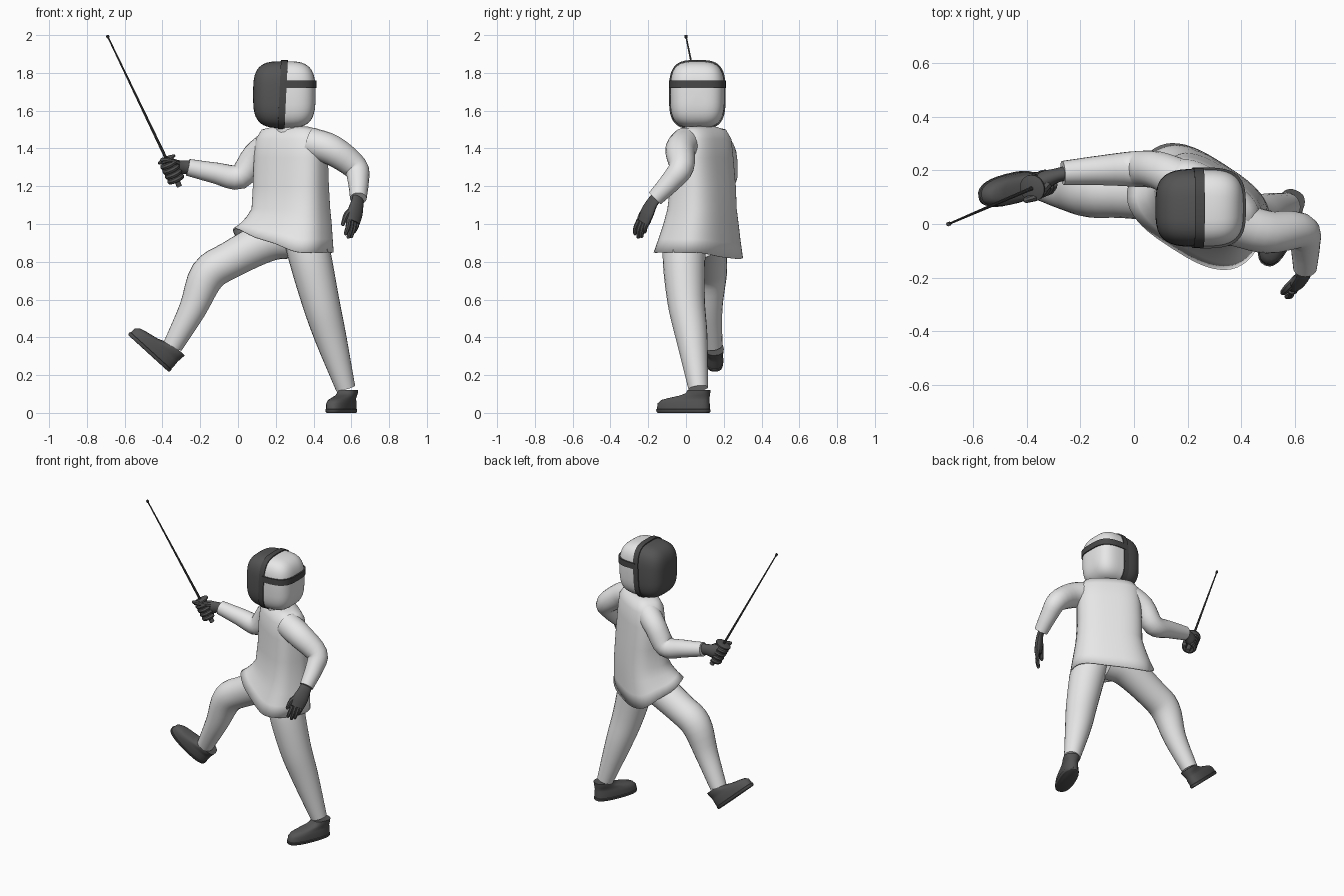
import bpy, bmesh, math
from mathutils import Vector, Matrix

cube = bpy.data.objects.get("Cube")
if cube:
    bpy.data.objects.remove(cube, do_unlink=True)


def material(name, value):
    m = bpy.data.materials.new(name)
    m.use_nodes = True
    colour = (value, value, value, 1)
    m.diffuse_color = colour
    m.node_tree.nodes["Principled BSDF"].inputs["Base Color"].default_value = colour
    return m


WHITE = material("white cloth", 0.8)
GREY = material("dark grey", 0.09)
TRIM = material("darker trim", 0.065)
TAU = math.tau


def spow(v, p):
    return math.copysign(abs(v) ** p, v)


def loft(name, rings, mats, caps=(True, True), loop=False, angle=40):
    """Skin a list of equal-length rings into one object."""
    bm = bmesh.new()
    rows = [[bm.verts.new(p) for p in ring] for ring in rings]
    n = len(rows[0])
    pairs = list(zip(rows, rows[1:])) + ([(rows[-1], rows[0])] if loop else [])
    for a, b in pairs:
        for i in range(n):
            j = (i + 1) % n
            bm.faces.new((a[i], a[j], b[j], b[i]))
    if not loop:
        if caps[0]:
            bm.faces.new(rows[0][::-1])
        if caps[1]:
            bm.faces.new(rows[-1])
    bmesh.ops.recalc_face_normals(bm, faces=bm.faces)
    mesh = bpy.data.meshes.new(name)
    bm.to_mesh(mesh)
    bm.free()
    ob = bpy.data.objects.new(name, mesh)
    bpy.context.collection.objects.link(ob)
    for m in mats:
        mesh.materials.append(m)
    bpy.ops.object.select_all(action='DESELECT')
    ob.select_set(True)
    bpy.context.view_layer.objects.active = ob
    bpy.ops.object.shade_smooth_by_angle(angle=math.radians(angle))
    return ob


def spline(pts, steps):
    """Smooth a list of (x, y, z, radius) stations."""
    v = [Vector(p) for p in pts]
    v = [2 * v[0] - v[1]] + v + [2 * v[-1] - v[-2]]
    out = []
    for a, b, c, d in zip(v, v[1:], v[2:], v[3:]):
        for k in range(steps):
            t = k / steps
            out.append(0.5 * (2 * b + (c - a) * t + (2 * a - 5 * b + 4 * c - d) * t ** 2
                              + (3 * b - a - 3 * c + d) * t ** 3))
    return out + [v[-2]]


def tube(name, pts, mat, sides=20, steps=4, flat=1.0, ref=(0, 1, 0), rounded=False):
    """Tapered tube along stations; flat squashes it across the ref direction."""
    path = spline(pts, steps)
    if rounded:
        tip = (path[-1] - path[-2]).to_3d().normalized()
        end = path[-1]
        for f, s in ((0.5, 0.85), (0.85, 0.5), (1, 0.1)):
            path.append(Vector((*(end.to_3d() + tip * end[3] * f), end[3] * s)))
    side, rings = Vector(ref), []
    for i, p in enumerate(path):
        d = (path[min(i + 1, len(path) - 1)] - path[max(i - 1, 0)]).to_3d().normalized()
        side = (side - d * side.dot(d)).normalized()
        other = d.cross(side)
        rings.append([p.to_3d() + p[3] * (side * math.cos(TAU * k / sides)
                      + other * flat * math.sin(TAU * k / sides)) for k in range(sides)])
    return loft(name, rings, [mat])


# Jacket: rounded-box rings turned with the shoulders, hem lifted over the raised thigh
across, front = Vector((0.84, -0.54, 0)), Vector((-0.54, -0.84, 0))
levels = [(1.515, .28, .08, .10, .05, 0), (1.5, .28, .085, .165, .085, 0),
          (1.45, .28, .085, .195, .11, 0), (1.35, .28, .085, .205, .12, 0),
          (1.2, .28, .09, .208, .13, 0), (1.08, .28, .085, .212, .142, 0),
          (1.0, .27, .08, .23, .155, .3), (.92, .255, .072, .25, .17, .65),
          (.85, .24, .065, .27, .185, 1)]
rings = []
for z, cx, cy, a, b, w in levels:
    ring = []
    for k in range(48):
        t = TAU * k / 48
        lift = 0.13 * max(0, math.cos(t - math.radians(135))) ** 2
        drop = 0.035 * max(0, math.cos(t - math.radians(250))) ** 3
        ring.append(Vector((cx, cy, z + w * (lift - drop)))
                    + across * a * spow(math.cos(t), 0.7) + front * b * spow(math.sin(t), 0.7))
    rings.append(ring)
jacket = loft("jacket", rings, [WHITE], caps=(True, False), angle=60)
thick = jacket.modifiers.new("thickness", 'SOLIDIFY')
thick.thickness, thick.offset = 0.008, -1

# Sleeves
tube("right_sleeve", [(.18, .16, 1.425, .08), (.09, .2, 1.36, .07), (.01, .205, 1.25, .067),
                      (-.12, .2, 1.27, .056), (-.265, .19, 1.3, .045)], WHITE)
tube("left_sleeve", [(.38, 0, 1.43, .083), (.5, -.03, 1.39, .08), (.62, -.025, 1.3, .067),
                     (.637, -.08, 1.225, .056), (.637, -.165, 1.135, .044)], WHITE)

# Trousers
tube("left_trouser_leg", [(.34, .02, 1.0, .11), (.375, -.01, .85, .114), (.435, 0, .6, .1),
                          (.49, .03, .4, .084), (.57, .065, .13, .052)], WHITE, 24)
tube("right_trouser_leg", [(.3, .08, .93, .11), (.16, .11, .91, .108), (-.04, .12, .81, .098),
                           (-.16, .12, .73, .096), (-.24, .12, .55, .073),
                           (-.345, .14, .355, .053)], WHITE, 24)


# Boots: stacked outlines of (height, heel, toe, half width)
def boot(name, heel, toe, up):
    x = (Vector(toe) - Vector(heel)).normalized()
    z = Vector(up)
    z = (z - x * z.dot(x)).normalized()
    frame = Matrix((x, z.cross(x), z)).transposed()
    outline = [(0, .005, .295, .05), (.004, 0, .3, .056), (.018, 0, .303, .058),
               (.02, .003, .298, .054), (.05, .003, .295, .054), (.068, .004, .275, .05),
               (.078, .004, .235, .048), (.092, .003, .165, .048), (.105, .002, .13, .05),
               (.122, 0, .12, .05)]
    rows = []
    for h, s0, s1, w in outline:
        row = []
        for k in range(28):
            t = TAU * k / 28
            p = Vector(((s0 + s1) / 2 + (s1 - s0) / 2 * spow(math.cos(t), 0.8),
                        w * spow(math.sin(t), 0.8), h))
            row.append(Vector(heel) + frame @ p)
        rows.append(row)
    loft(name, rows, [GREY], angle=50)


boot("left_boot", (.605, .125, 0), (.49, -.15, 0), (0, 0, 1))
boot("right_boot", (-.365, .16, .215), (-.59, .1, .42), (.665, 0, .745))

# Head: rounded block with a dark mesh face, white back
centre, half, power = Vector((.245, .06, 1.685)), (.165, .145, .177), 0.6


def head_ring(f, scale=1.0, n=48):
    x = half[0] * spow(math.cos(f), power)
    r = abs(math.sin(f)) ** power * scale
    return [centre + Vector((x, half[1] * r * spow(math.cos(TAU * k / n), power),
                             half[2] * r * spow(math.sin(TAU * k / n), power)))
            for k in range(n)]


head = loft("mask_head", [head_ring(math.pi * (i + .1) / 24.2) for i in range(25)],
            [WHITE, GREY], angle=60)
for face in head.data.polygons:
    face.material_index = int(face.center.x < 0.235)
tube("neck", [(.27, .07, 1.46, .075), (.27, .065, 1.56, .07)], WHITE)

# Trim round the face opening
rows = []
for inner, outer in zip(head_ring(math.pi / 2, 0.97), head_ring(math.pi / 2, 1.035)):
    lean = Vector((0.05 * (inner.z - centre.z) - 0.008, 0, 0))
    w = Vector((0.018, 0, 0))
    rows.append([inner + lean - w, outer + lean - w, outer + lean + w, inner + lean + w])
loft("mask_trim", rows, [TRIM], loop=True)

# Strap round the back of the head
rows = []
for k in range(33):
    t = math.pi * (k / 32 - 0.5)
    p = Vector((half[0] * spow(math.cos(t), power), half[1] * spow(math.sin(t), power), 0))
    base = centre + Vector((0, 0, 0.055))
    h = Vector((0, 0, 0.02))
    rows.append([base + p * 0.96 - h, base + p * 1.04 - h, base + p * 1.04 + h, base + p * 0.96 + h])
loft("back_strap", rows, [TRIM])

# Left glove: flat palm, four hanging fingers and a thumb
spread = Vector((.65, .75, 0))
tube("left_palm", [(.637, -.15, 1.15, .036), (.632, -.18, 1.11, .04), (.62, -.205, 1.06, .048),
                   (.61, -.225, 1.01, .042)], GREY, 16, flat=0.5, ref=spread)
for i, length in enumerate((.07, .088, .085, .06)):
    root = Vector((.61, -.222, 1.02)) + spread * (i - 1.5) * 0.023
    mid = root + Vector((-.006, -.018, -length * 0.55))
    tip = root + Vector((-.018, -.022, -length))
    tube("left_finger", [(*root, .014), (*mid, .013), (*tip, .01)], GREY, 8, 3, rounded=True)
tube("left_thumb", [(.61, -.2, 1.08, .017), (.575, -.235, 1.05, .016), (.555, -.255, 1.0, .011)],
     GREY, 8, 3, rounded=True)

# Sword: blade, tip button, grip and guard on one axis
tip, pommel = Vector((-.69, 0, 1.993)), Vector((-.31, .163, 1.2))
axis = (tip - pommel).normalized()


def on_axis(d):
    return pommel + axis * d


tube("blade", [(*on_axis(.12), .008), (*tip, .004)], TRIM, 8, 1)
tube("blade_button", [(*(tip - axis * .008), .008), (*(tip + axis * .006), .008)], TRIM, 8, 1)
tube("sword_grip", [(*pommel, .015), (*on_axis(.15), .014)], GREY, 10, 1)
tube("sword_guard", [(*on_axis(.148), .03), (*on_axis(.156), .05), (*on_axis(.164), .05),
                     (*on_axis(.17), .03)], GREY, 20, 1)

# Right glove: palm behind the grip, fingers curled round it
tube("right_palm", [(-.25, .19, 1.3, .036), (-.29, .18, 1.3, .036), (-.33, .165, 1.295, .045),
                    (-.365, .145, 1.29, .04)], GREY, 16, flat=0.75, ref=axis, rounded=True)
out = Vector((-.8, -.5, 0))
out = (out - axis * out.dot(axis)).normalized()
wide = axis.cross(out)
for i in range(4):
    c = on_axis(.045 + i * 0.029)
    arc = []
    for k in range(7):
        t = math.radians(-130 + 260 * k / 6)
        arc.append((*(c + (out * math.cos(t) + wide * math.sin(t)) * 0.034), .0155))
    tube("right_finger", arc, GREY, 8, 2, ref=axis, rounded=True)
tube("right_thumb", [(-.32, .15, 1.32, .018), (-.36, .105, 1.335, .016), (-.4, .09, 1.34, .012)],
     GREY, 8, 3, rounded=True)
